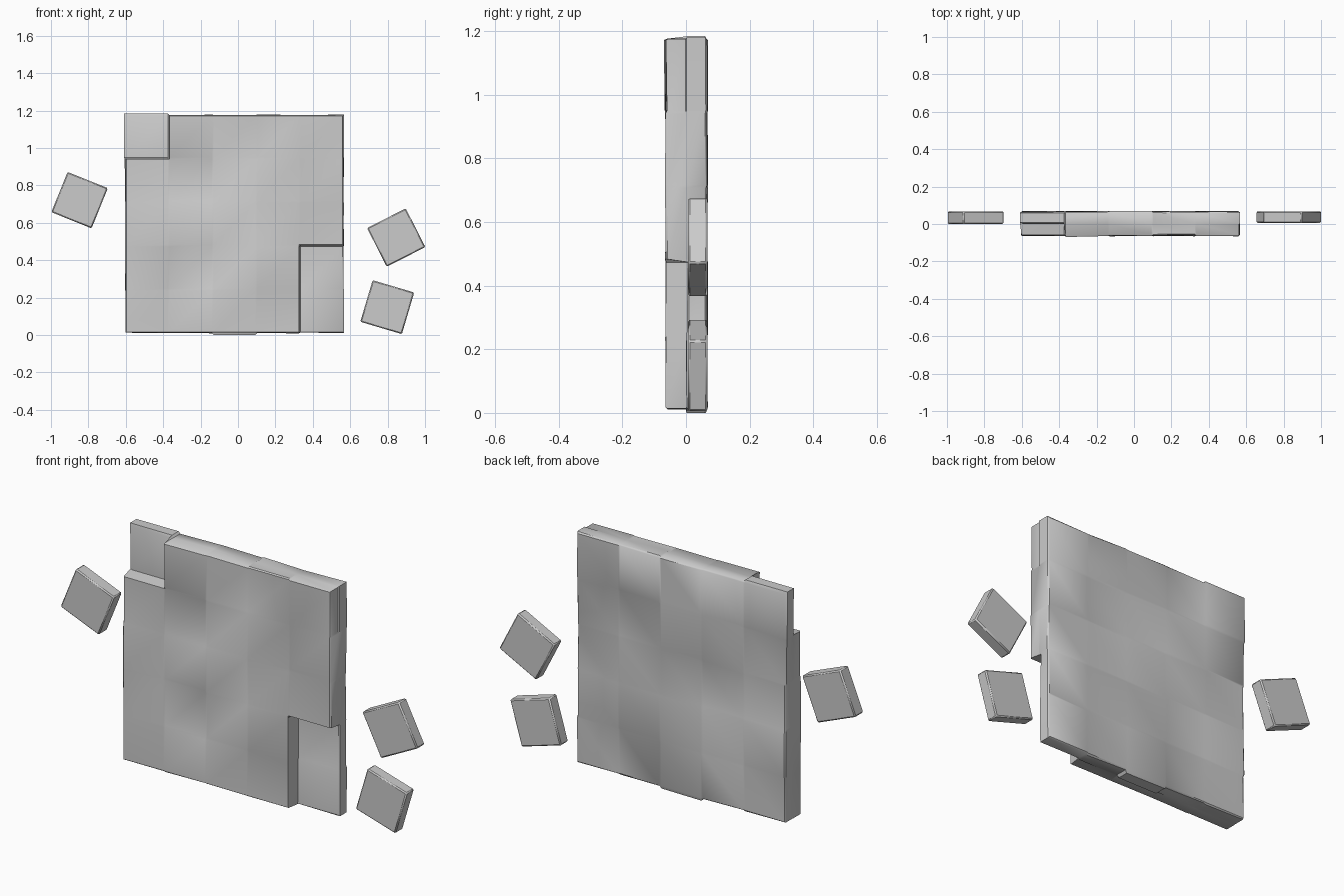
import bpy, bmesh, math, random
from mathutils import Matrix

if "Cube" in bpy.data.objects:
    bpy.data.objects.remove(bpy.data.objects["Cube"])

random.seed(4)
N = 5
XE = [-0.602, -0.37, -0.135, 0.098, 0.33, 0.564]
ZE = [0.012, 0.243, 0.478, 0.712, 0.945, 1.176]
GAP = 0.005
MISSING = {(0, 4), (4, 0), (4, 1)}      # front tiles that fell out (column, row)
PROUD = {(1, 4): -0.067}                # front tile that sticks out


def shade(ob):
    bpy.ops.object.select_all(action='DESELECT')
    bpy.context.view_layer.objects.active = ob
    ob.select_set(True)
    bpy.ops.object.shade_smooth_by_angle(angle=math.radians(42))


def finish(bm, name):
    bmesh.ops.recalc_face_normals(bm, faces=bm.faces)
    me = bpy.data.meshes.new(name)
    bm.to_mesh(me)
    bm.free()
    ob = bpy.data.objects.new(name, me)
    bpy.context.collection.objects.link(ob)
    shade(ob)
    return ob


# Tiled wall: uneven front and back faces joined by a chamfered rim
bm = bmesh.new()
M = 2 * N
xs = [c for k in range(N) for c in (XE[k] + GAP, XE[k + 1] - GAP)]
zs = [c for k in range(N) for c in (ZE[k] + GAP, ZE[k + 1] - GAP)]


def front_depth(i, j):
    cell = (i // 2, j // 2)
    if cell in MISSING:
        return 0.003 + random.uniform(-0.003, 0.003)
    return PROUD.get(cell, -0.062) + random.uniform(-0.004, 0.004)


def back_depth(i, j):
    return 0.066 + random.uniform(-0.003, 0.003)


def face_grid(depth):
    g = [[bm.verts.new((xs[i], depth(i, j), zs[j])) for j in range(M)] for i in range(M)]
    for i in range(M - 1):
        for j in range(M - 1):
            bm.faces.new((g[i][j], g[i + 1][j], g[i + 1][j + 1], g[i][j + 1]))
    return g


front, back = face_grid(front_depth), face_grid(back_depth)
L = M - 1
border = ([(i, 0) for i in range(L)] + [(L, j) for j in range(L)] +
          [(i, L) for i in range(L, 0, -1)] + [(0, j) for j in range(L, 0, -1)])


def outward(i, j, amount):
    dx = (i == L) - (i == 0)
    dz = (j == L) - (j == 0)
    return xs[i] + dx * amount, zs[j] + dz * amount


rings = [[front[i][j] for i, j in border], [], [], [], [], [back[i][j] for i, j in border]]
for i, j in border:
    cell = (i // 2, j // 2)
    fy, by = front[i][j].co.y, back[i][j].co.y
    b_out = GAP + random.uniform(-0.002, 0.004)
    if cell == (0, 4):
        b_out = GAP + 0.008
    if cell == (2, 0):
        b_out = GAP + 0.012
    f_out = b_out if cell in MISSING else GAP + random.uniform(-0.002, 0.002)
    mid = max(-0.001, fy + 0.008)
    for ring, amount, y in ((1, f_out, fy + 0.006), (2, f_out, mid),
                            (3, b_out, mid + 0.003), (4, b_out, by - 0.006)):
        x, z = outward(i, j, amount)
        rings[ring].append(bm.verts.new((x, y, z)))
for a, b in zip(rings, rings[1:]):
    for k in range(len(border)):
        n = (k + 1) % len(border)
        bm.faces.new((a[k], a[n], b[n], b[k]))
finish(bm, "tiled_wall")


# Loose tiles lying off the wall
def loose_tile(name, x, z, y0, angle):
    bm = bmesh.new()
    bmesh.ops.create_cube(bm, size=1)
    bmesh.ops.scale(bm, vec=(0.232, 0.068 - y0, 0.232), verts=bm.verts)
    bmesh.ops.bevel(bm, geom=bm.edges[:], offset=0.006, segments=1, affect='EDGES')
    rot = Matrix.Rotation(math.radians(-angle), 4, 'Y')
    bmesh.ops.transform(bm, matrix=Matrix.Translation((x, (0.068 + y0) / 2, z)) @ rot, verts=bm.verts)
    finish(bm, name)


loose_tile("loose_tile_left", -0.847, 0.721, 0.0, -22)
loose_tile("loose_tile_upper_right", 0.846, 0.521, 0.006, 27)
loose_tile("loose_tile_lower_right", 0.798, 0.149, 0.006, -16.5)
